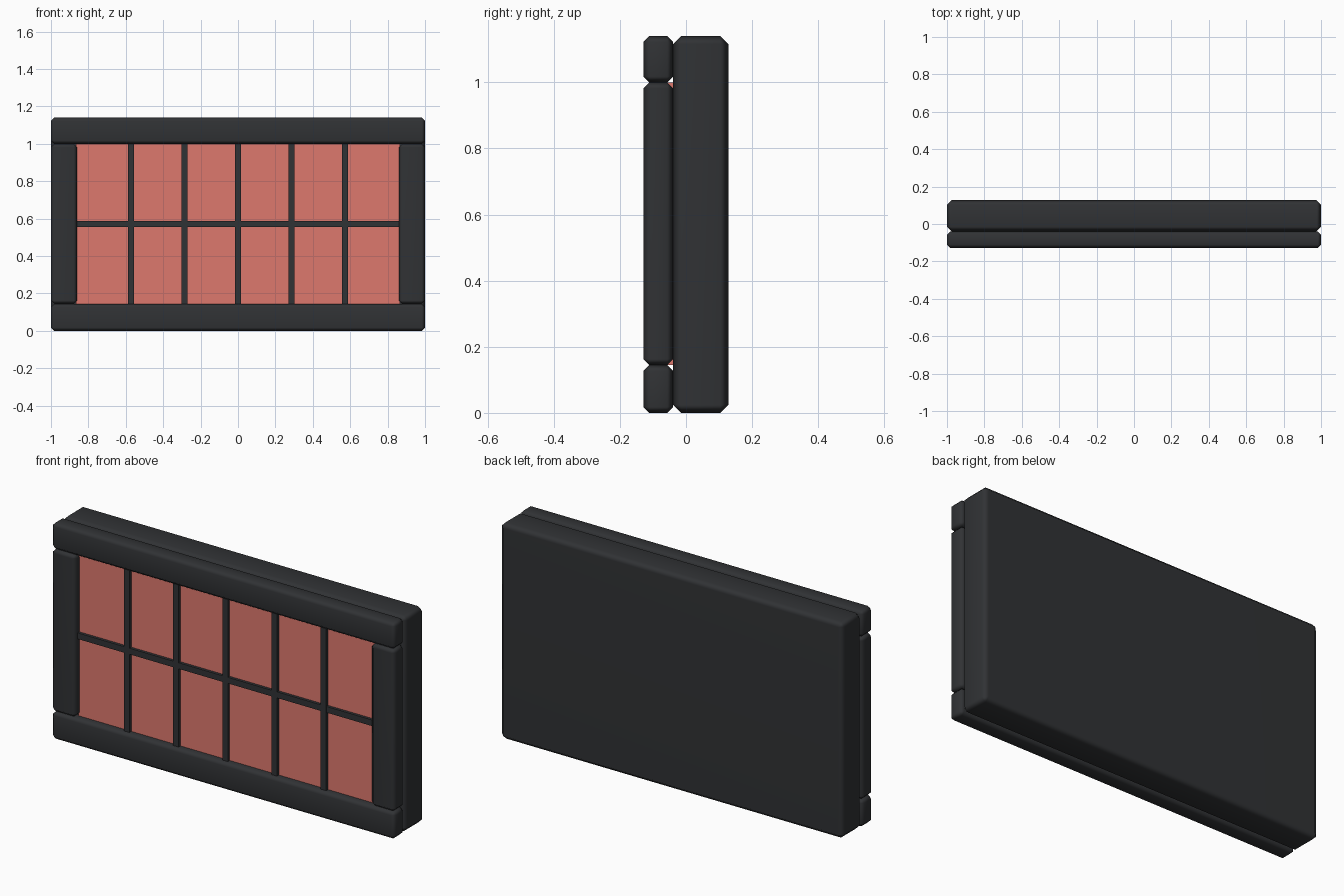
import bpy

if "Cube" in bpy.data.objects:
    bpy.data.objects.remove(bpy.data.objects["Cube"])


def material(name, color):
    mat = bpy.data.materials.new(name)
    mat.diffuse_color = color
    mat.use_nodes = True
    mat.node_tree.nodes["Principled BSDF"].inputs["Base Color"].default_value = mat.diffuse_color
    return mat


DARK = material("dark_casing", (0.03, 0.032, 0.035, 1))
RED = material("red_pane", (0.73, 0.19, 0.155, 1))


def box(name, x, y, z, mat, bevel=0.0):
    """Box from (min, max) ranges, optionally with softened chamfered edges."""
    ranges = (x, y, z)
    bpy.ops.mesh.primitive_cube_add(size=1, location=[(a + b) / 2 for a, b in ranges])
    ob = bpy.context.object
    ob.name = name
    ob.scale = [b - a for a, b in ranges]
    bpy.ops.object.transform_apply(location=False, rotation=False, scale=True)
    ob.data.materials.append(mat)
    if bevel:
        mod = ob.modifiers.new("Bevel", 'BEVEL')
        mod.width = bevel
        mod.segments = 1
        bpy.ops.object.shade_smooth()
        ob.modifiers.new("WeightedNormal", 'WEIGHTED_NORMAL')
    return ob


W, H = 1.0, 1.14            # half width, height
IX, Z0, Z1 = 0.86, 0.145, 1.0  # inner opening
FRONT, SPLIT, BACK = -0.129, -0.039, 0.128

# Rear casing
box("rear_casing", (-W, W), (SPLIT, BACK), (0, H), DARK, 0.024)

# Front frame: rails above and below, stiles at the sides
for name, z in (("bottom_rail", (0, Z0)), ("top_rail", (Z1, H))):
    box(name, (-W, W), (FRONT, SPLIT), z, DARK, 0.018)
for name, s in (("left_stile", -1), ("right_stile", 1)):
    box(name, sorted((s * W, s * IX)), (FRONT, SPLIT), (Z0, Z1), DARK, 0.018)

# Red panel behind the grid
box("red_panel", (-IX - 0.005, IX + 0.005), (-0.092, SPLIT), (Z0, Z1), RED)

# Grid bars dividing the panel into 6 x 2 panes
BAR = 0.016
GRID_Y = (-0.108, -0.07)
for i in range(1, 6):
    x = -IX + i * 2 * IX / 6
    box(f"vertical_bar_{i}", (x - BAR, x + BAR), GRID_Y, (Z0, Z1), DARK)
zm = (Z0 + Z1) / 2
box("horizontal_bar", (-IX, IX), (GRID_Y[0] + 0.001, GRID_Y[1]), (zm - BAR, zm + BAR), DARK)
